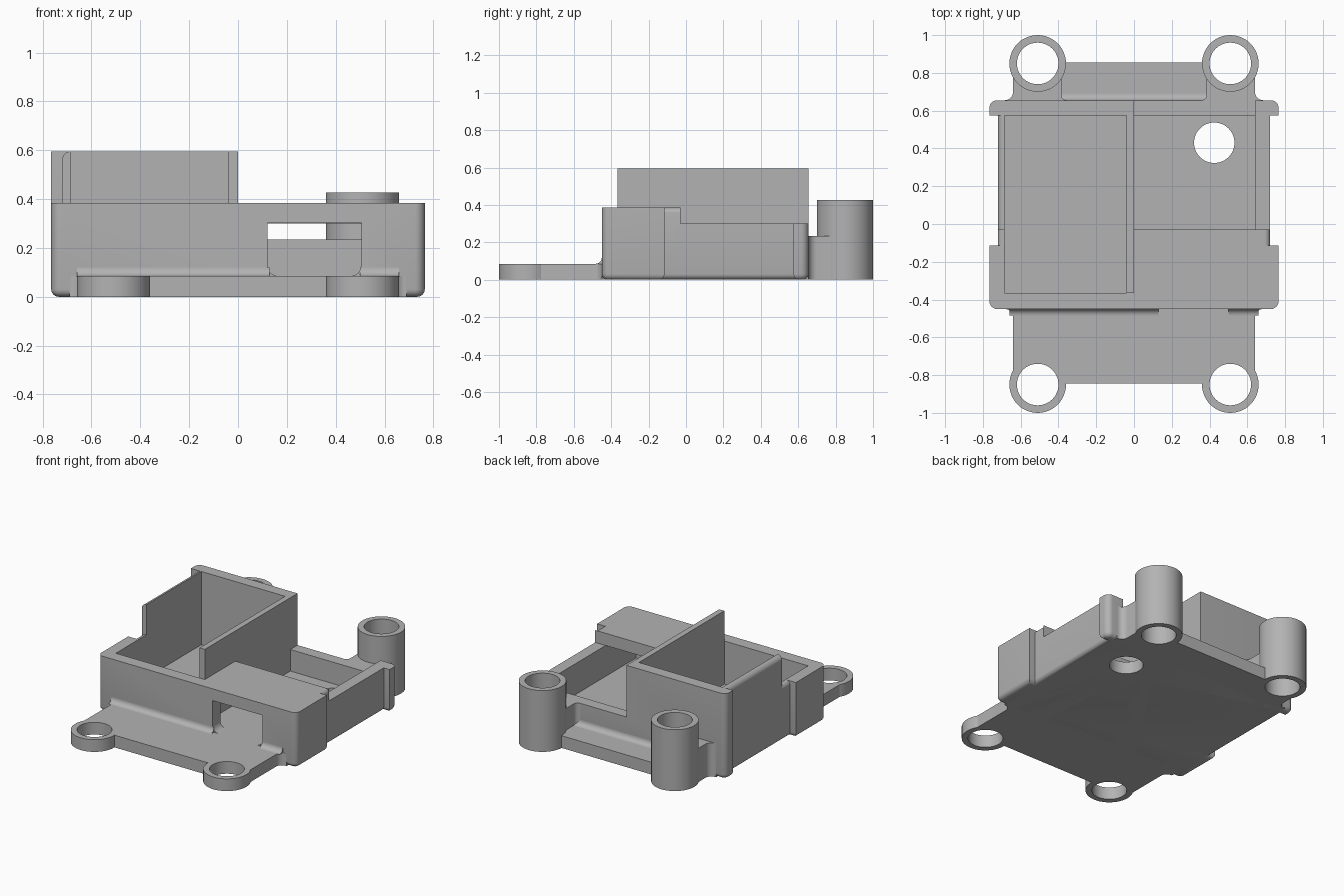
import bpy
import bmesh
import math
from mathutils import Vector

if "Cube" in bpy.data.objects:
    bpy.data.objects.remove(bpy.data.objects["Cube"], do_unlink=True)

grey = bpy.data.materials.new("plain_grey")
grey.use_nodes = True
tone = (0.45, 0.45, 0.45, 1)
grey.diffuse_color = tone
grey.node_tree.nodes["Principled BSDF"].inputs["Base Color"].default_value = tone

FLOOR, RIM, TOP = 0.085, 0.385, 0.595
POST_X, POST_Y = 0.51, 0.85


def rounded(points, steps=8):
    """Outline from (x, y) or (x, y, radius) corners."""
    out = []
    for i, p in enumerate(points):
        c = Vector(p[:2])
        if len(p) < 3:
            out.append(c)
            continue
        a = (Vector(points[i - 1][:2]) - c).normalized()
        b = (Vector(points[(i + 1) % len(points)][:2]) - c).normalized()
        # all rounded corners are right angles
        centre = c + (a + b) * p[2]
        for k in range(steps + 1):
            t = k / steps * math.pi / 2
            out.append(centre - b * p[2] * math.cos(t) - a * p[2] * math.sin(t))
    return out


def mirrored(half):
    """Close a right-hand outline with its mirror image."""
    return half + [(-p[0],) + tuple(p[1:]) for p in reversed(half)]


def prism(name, outline, lo, hi, axis="z", bottom_round=0):
    """Extrude an outline along an axis; the outline uses the other two axes."""
    place = {"z": lambda a, b, h: (a, b, h),
             "y": lambda a, b, h: (a, h, b),
             "x": lambda a, b, h: (h, a, b)}[axis]
    bm = bmesh.new()
    rings = [[bm.verts.new(place(a, b, h)) for a, b in outline] for h in (lo, hi)]
    n = len(outline)
    for ring in rings:
        bm.faces.new(ring)
    for i in range(n):
        j = (i + 1) % n
        bm.faces.new((rings[0][i], rings[0][j], rings[1][j], rings[1][i]))
    bmesh.ops.recalc_face_normals(bm, faces=bm.faces)
    if bottom_round:
        edges = [e for e in bm.edges if all(v.co.z < lo + 0.001 for v in e.verts)]
        bmesh.ops.bevel(bm, geom=edges, offset=bottom_round, segments=4,
                        profile=0.5, affect="EDGES", clamp_overlap=False)
    mesh = bpy.data.meshes.new(name)
    bm.to_mesh(mesh)
    bm.free()
    mesh.materials.append(grey)
    obj = bpy.data.objects.new(name, mesh)
    bpy.context.collection.objects.link(obj)
    return obj


def block(name, x0, x1, y0, y1, z0, z1):
    return prism(name, [(x0, y0), (x1, y0), (x1, y1), (x0, y1)], z0, z1)


def disc(name, x, y, r, z0, z1):
    ring = [(x + r * math.cos(k * math.tau / 48), y + r * math.sin(k * math.tau / 48))
            for k in range(48)]
    return prism(name, ring, z0, z1)


def fillet(name, a, b, da, db, r, lo, hi, axis):
    """Corner at (a, b) with a hollow quarter-round opening towards (da, db)."""
    arc = [(a + da * r * (1 - math.sin(t)), b + db * r * (1 - math.cos(t)))
           for t in (k * math.pi / 16 for k in range(9))]
    return prism(name, [(a, b)] + arc, lo, hi, axis)


def cut(obj, cutter):
    mod = obj.modifiers.new("cut", "BOOLEAN")
    mod.operation, mod.solver, mod.object = "DIFFERENCE", "EXACT", cutter
    bpy.context.view_layer.objects.active = obj
    bpy.ops.object.modifier_apply(modifier=mod.name)
    bpy.data.objects.remove(cutter, do_unlink=True)


# Housing: full-height body with side ears, then carved down
body = rounded(mirrored([(0.765, -0.45, 0.04), (0.765, -0.115), (0.72, -0.115),
                         (0.72, 0.575), (0.765, 0.575), (0.765, 0.655, 0.04)]))
housing = prism("housing", body, 0, TOP, bottom_round=0.03)

carvings = [
    (0, 1, -1, 0, RIM, 1),                       # above right roof
    (0, 1, -0.03, 1, 0.30, 1),                   # above right side wall
    (0, 0.64, 0.5, 1, 0.235, 1),                 # low back wall
    (-1, -0.685, -1, -0.03, RIM, 1),             # left front shoulder
    (-1, 0.1, -1, -0.365, RIM, 1),               # front rim
    (-0.685, -0.04, -0.365, 0.575, 0.05, 1),     # left bay
    (0, 0.64, -0.365, 0.575, 0.05, 0.30),        # right bay under roof
    (0, 0.64, -0.03, 0.575, 0.2, 1),             # right bay opening
]
for c in carvings:
    cut(housing, block("carver", *c))

port = rounded([(0.12, FLOOR, 0.045), (0.505, FLOOR, 0.045), (0.505, 0.303), (0.12, 0.303)])
cut(housing, prism("port_carver", port, -0.6, -0.3, "y"))

# Rounded outer shoulders
cut(housing, fillet("round", -0.7205, TOP + 0.0005, 1, -1, 0.036, -0.1, 0.575, "y"))
for s in (-1, 1):
    cut(housing, fillet("round", s * 0.7205, RIM + 0.0005, -s, -1, 0.03, -0.115, -0.0301, "y"))

# Base plate forming the floor and the end flanges
plate = rounded(mirrored([(0.64, -0.845), (0.64, -0.45, 0.045), (0.69, -0.45),
                          (0.69, 0.655), (0.64, 0.655, 0.045), (0.64, 0.855)]))
base_plate = prism("base_plate", plate, 0, FLOOR)
for obj in (base_plate, housing):
    cut(obj, disc("floor_hole", 0.425, 0.43, 0.107, -1, 0.2))

# Corner mounting posts, with webs joining the back pair to the housing
drilled = [base_plate]
for s, side in ((-1, "right"), (1, "left")):
    drilled.append(disc("back_post_" + side, s * POST_X, POST_Y, 0.15, 0, 0.427))
    drilled.append(disc("front_post_" + side, s * POST_X, -POST_Y, 0.15, 0, FLOOR))
    web = rounded([(s * x, *rest) for x, *rest in
                   [(0.34, 0.62), (0.34, 0.655), (0.385, 0.655, 0.03), (0.385, POST_Y),
                    (0.64, POST_Y), (0.64, 0.655, 0.045), (0.69, 0.655), (0.69, 0.62)]])
    drilled.append(prism("post_web_" + side, web, 0.01, 0.235))
for obj in drilled:
    for sx in (-1, 1):
        for sy in (-1, 1):
            cut(obj, disc("drill", sx * POST_X, sy * POST_Y, 0.11, -1, 1))

# Trim web material that lies outside the post circles
for obj in drilled:
    if obj.name.startswith("post_web"):
        cut(obj, block("trim", -1, 1, POST_Y - 0.005, 1.2, -1, 1))

# Quarter-round fillets where the flanges meet the walls
fillet("front_fillet_wide", -0.45, FLOOR, -1, 1, 0.035, -0.66, 0.13, "x")
fillet("front_fillet_short", -0.45, FLOOR, -1, 1, 0.035, 0.5, 0.66, "x")
fillet("back_fillet", 0.655, FLOOR, 1, 1, 0.035, -0.386, 0.386, "x")

# Smooth the curved walls and keep the edges crisp
for obj in bpy.context.collection.objects:
    if obj.type == "MESH" and obj.data.materials and obj.data.materials[0] == grey:
        bpy.ops.object.select_all(action="DESELECT")
        obj.select_set(True)
        bpy.context.view_layer.objects.active = obj
        bpy.ops.object.shade_smooth_by_angle(angle=math.radians(30))
